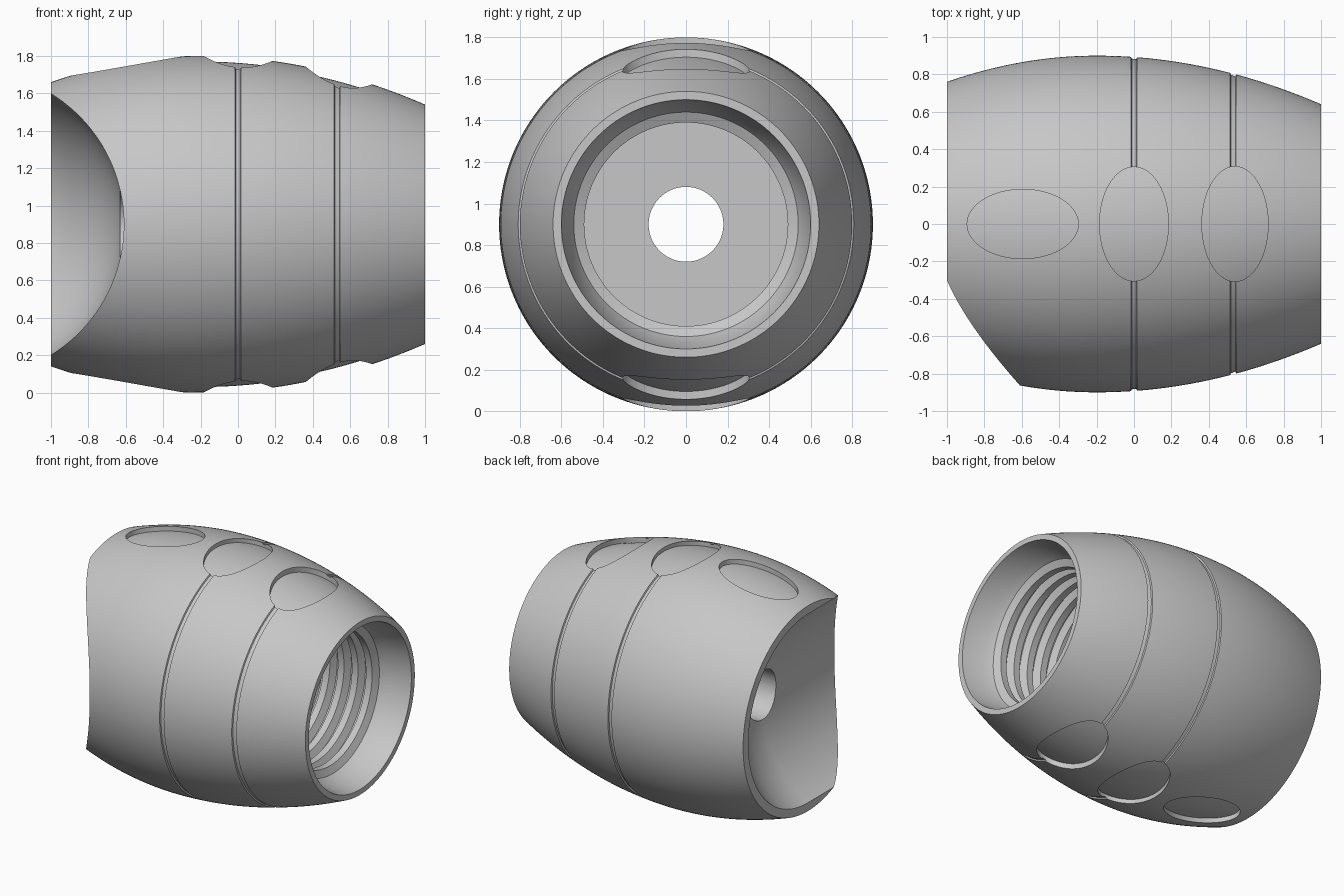
import bpy, bmesh, math
from mathutils import Matrix

cube = bpy.data.objects.get("Cube")
if cube:
    bpy.data.objects.remove(cube, do_unlink=True)

AXIS_Z = 0.9          # height of the barrel axis
SEGMENTS = 192
IDENTITY = Matrix.Identity(4)


def outer_radius(x):
    """Bulging barrel outline, widest left of the middle."""
    drop, reach = (0.14, 0.8) if x < -0.2 else (0.26, 1.2)
    return 0.9 - drop * ((x + 0.2) / reach) ** 2


def make_object(name, bm):
    bmesh.ops.recalc_face_normals(bm, faces=bm.faces)
    mesh = bpy.data.meshes.new(name)
    bm.to_mesh(mesh)
    bm.free()
    obj = bpy.data.objects.new(name, mesh)
    bpy.context.collection.objects.link(obj)
    return obj


def lathe(name, profile, matrix=IDENTITY):
    """Solid of revolution about x from (x, radius) points; ends are capped."""
    bm = bmesh.new()
    rings = []
    for x, r in profile:
        ring = []
        for i in range(SEGMENTS):
            a = 2 * math.pi * i / SEGMENTS
            ring.append(bm.verts.new((x, r * math.cos(a), AXIS_Z + r * math.sin(a))))
        rings.append(ring)
    for a, b in zip(rings, rings[1:]):
        for i in range(SEGMENTS):
            j = (i + 1) % SEGMENTS
            bm.faces.new((a[i], a[j], b[j], b[i]))
    bm.faces.new(rings[0])
    bm.faces.new(rings[-1])
    bm.transform(matrix)
    return make_object(name, bm)


def cylinder(name, matrix, depth):
    bm = bmesh.new()
    bmesh.ops.create_cone(bm, cap_ends=True, segments=96, radius1=1, radius2=1,
                          depth=depth, matrix=matrix)
    return make_object(name, bm)


def cut(target, cutter):
    """Subtract the cutter, bake the result and discard the cutter."""
    mod = target.modifiers.new("cut", 'BOOLEAN')
    mod.operation = 'DIFFERENCE'
    mod.solver = 'EXACT'
    mod.object = cutter
    bpy.context.view_layer.objects.active = target
    bpy.ops.object.modifier_apply(modifier=mod.name)
    bpy.data.objects.remove(cutter, do_unlink=True)


# Outer skin, with two narrow grooves around it
grooves = (0.0, 0.53)
half, depth = 0.016, 0.01
profile = []
for i in range(81):
    x = -1 + i * 0.025
    if all(abs(x - g) > half + 0.004 for g in grooves):
        profile.append((x, outer_radius(x)))
for g in grooves:
    for side in (-1, 1):
        x = g + side * half
        profile.append((x, outer_radius(x)))
        profile.append((x - side * 0.004, outer_radius(x) - depth))
profile.sort()

# Threaded bore in the right end: tapered lead-in, thread ridges, flat floor
profile += [(1.0, 0.60), (0.84, 0.57)]
pitch = 0.115
for k in range(5):
    x = 0.78 - k * pitch
    profile += [(x, 0.54), (x - 0.025, 0.49), (x - 0.075, 0.49), (x - 0.095, 0.54)]
profile += [(0.21, 0.49), (0.2, 0.49)]
body = lathe("barrel_body", profile)

# Round-ended slot scooped into the left end, running out through the front
slot_radius = 0.82
slot = [(-1.2, slot_radius)]
for i in range(45):
    a = math.radians(2 * i)
    slot.append((slot_radius * math.sin(a), slot_radius * math.cos(a)))
to_back = Matrix.Rotation(math.pi / 2, 4, 'Z')
cut(body, lathe("slot_cutter", slot, Matrix.Translation((-1.43, 0, 0)) @ to_back))

# Small hole joining the slot and the bore
turn = Matrix.Rotation(math.pi / 2, 4, 'Y')
cut(body, cylinder("hole_cutter",
                   Matrix.Translation((-0.2, 0, AXIS_Z)) @ turn @ Matrix.Diagonal((0.18, 0.18, 1, 1)),
                   1.1))

# Oval pockets above and below, with floors that follow the barrel
for x, rx, ry, deep in ((-0.595, 0.297, 0.185, 0.035),
                        (0.0, 0.184, 0.305, 0.03),
                        (0.54, 0.177, 0.307, 0.038)):
    oval = cylinder("pocket_cutter",
                    Matrix.Translation((x, 0, AXIS_Z)) @ Matrix.Diagonal((rx, ry, 1, 1)), 2.2)
    steps = [-1.2 + i * 0.025 for i in range(97)]
    cut(oval, lathe("pocket_floor_core", [(s, outer_radius(s) - deep) for s in steps]))
    cut(body, oval)

# Single grey finish
grey = bpy.data.materials.new("plain_grey")
grey.use_nodes = True
colour = (0.57, 0.57, 0.57, 1)
grey.diffuse_color = colour
grey.node_tree.nodes["Principled BSDF"].inputs["Base Color"].default_value = colour
body.data.materials.clear()
body.data.materials.append(grey)
for poly in body.data.polygons:
    poly.material_index = 0

# Smooth skin, sharp rims
bpy.ops.object.select_all(action='DESELECT')
body.select_set(True)
bpy.context.view_layer.objects.active = body
bpy.ops.object.shade_smooth_by_angle(angle=math.radians(25))
